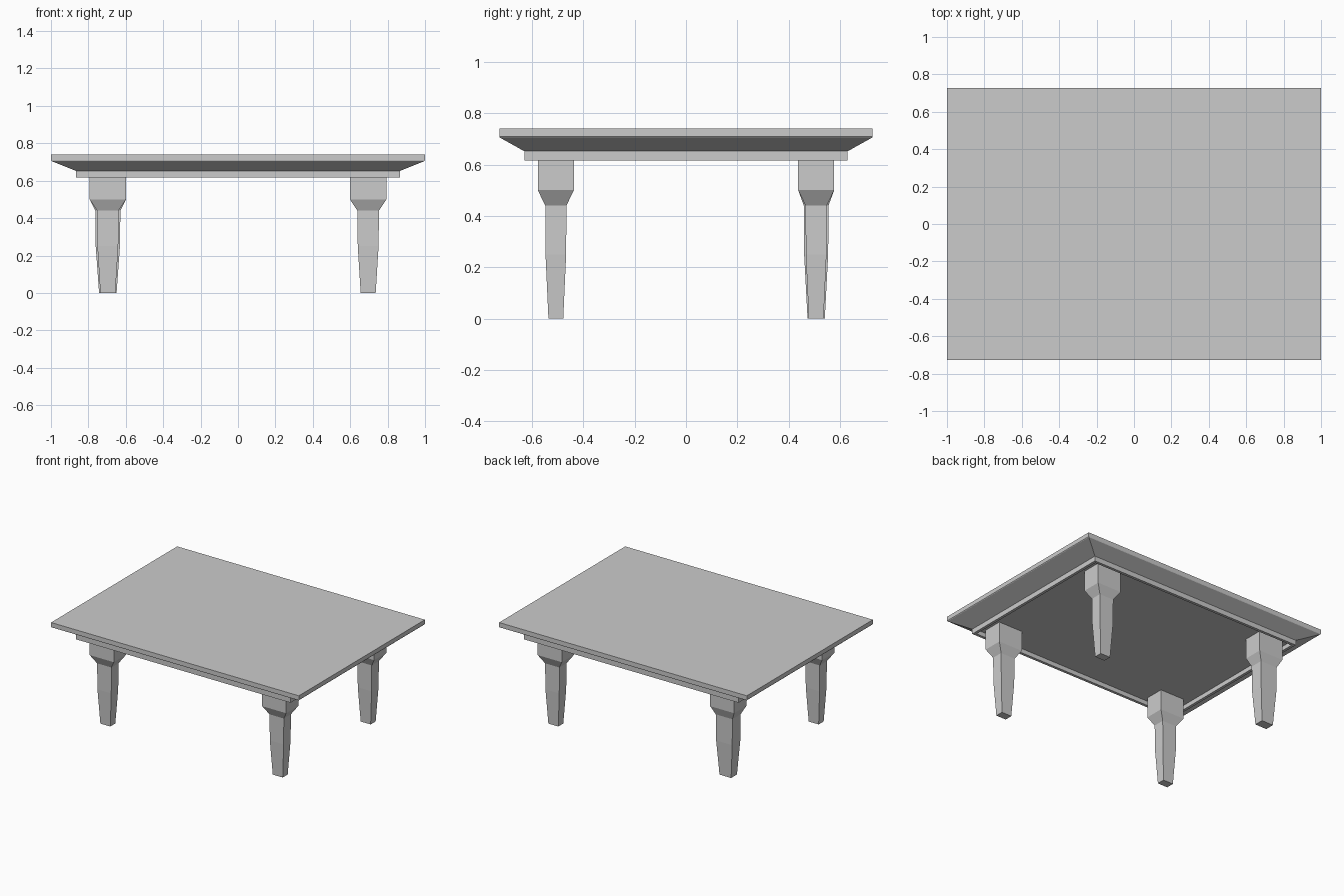
import bpy, bmesh

if "Cube" in bpy.data.objects:
    bpy.data.objects.remove(bpy.data.objects["Cube"])


def loft(name, rings, centre=(0, 0)):
    """Closed solid through rectangular rings given as (half_x, half_y, z)."""
    bm = bmesh.new()
    cx, cy = centre
    loops = [[bm.verts.new((cx + sx * hx, cy + sy * hy, z))
              for sx, sy in ((-1, -1), (1, -1), (1, 1), (-1, 1))]
             for hx, hy, z in rings]
    for a, b in zip(loops, loops[1:]):
        for i in range(4):
            j = (i + 1) % 4
            bm.faces.new((a[i], a[j], b[j], b[i]))
    bm.faces.new(loops[0])
    bm.faces.new(loops[-1])
    bmesh.ops.recalc_face_normals(bm, faces=bm.faces)
    mesh = bpy.data.meshes.new(name)
    bm.to_mesh(mesh)
    bm.free()
    obj = bpy.data.objects.new(name, mesh)
    bpy.context.collection.objects.link(obj)
    return obj


# Table top: slab, sloped underside, lower band and shallow recess beneath
RECESS_Z = 0.648
loft("table_top", [
    (0.845, 0.61, RECESS_Z),
    (0.845, 0.61, 0.616),
    (0.865, 0.63, 0.616),
    (0.865, 0.63, 0.652),
    (0.997, 0.725, 0.705),
    (1.0, 0.727, 0.709),
    (1.0, 0.727, 0.74),
])

# Legs: square block, flare, tapered shaft; the back left shaft is thicker
for side, sx in (("left", -1), ("right", 1)):
    for end, sy in (("front", -1), ("back", 1)):
        k = 1.2 if (side, end) == ("left", "back") else 1.03
        loft(f"{end}_{side}_leg", [
            (0.039 * k, 0.028 * k, 0.0),
            (0.054 * k, 0.039 * k, 0.25),
            (0.056 * k, 0.040 * k, 0.44),
            (0.097, 0.070, 0.50),
            (0.097, 0.070, RECESS_Z),
        ], (sx * 0.696, sy * 0.507))
